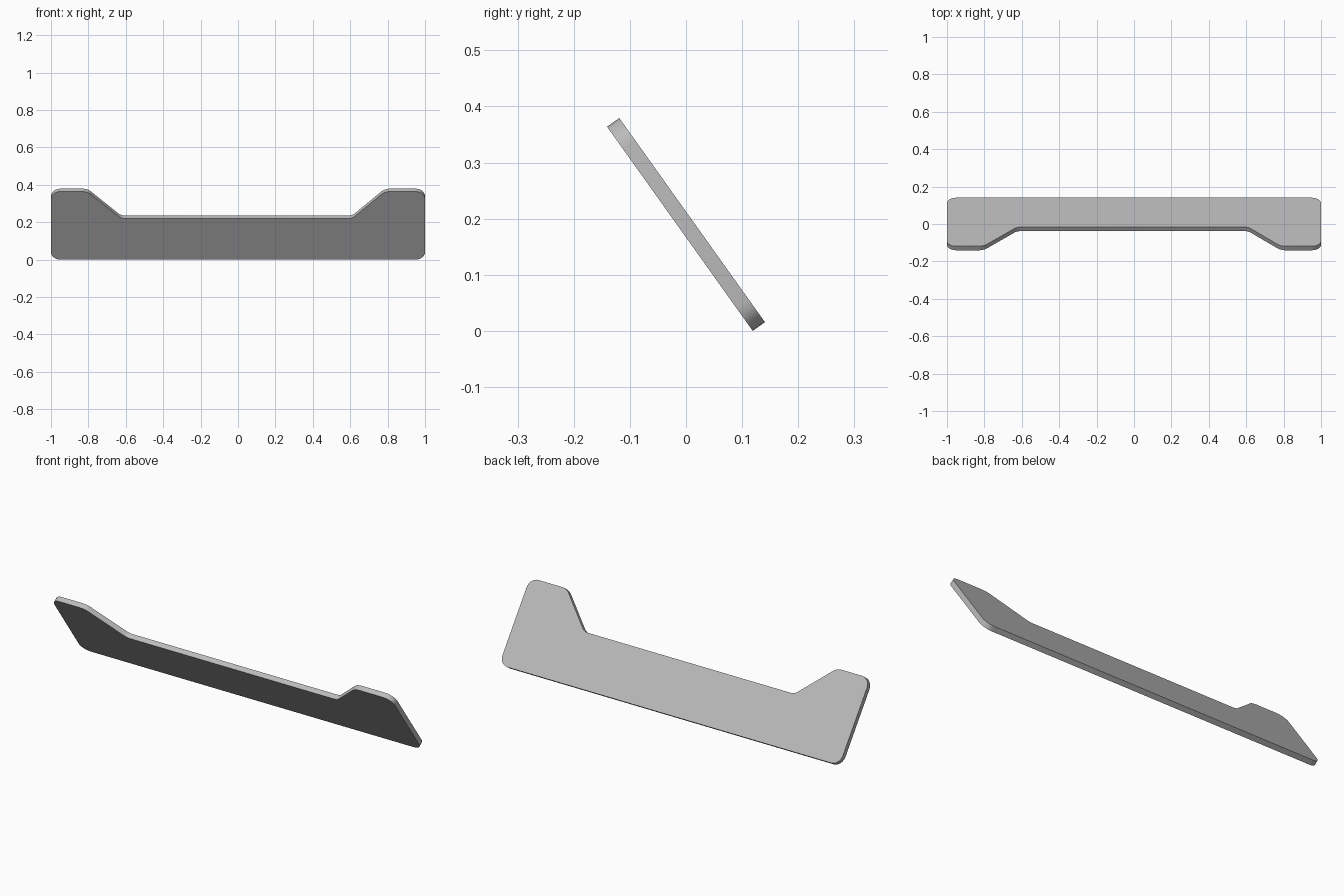
import bpy, bmesh, math
from mathutils import Matrix, Vector

cube = bpy.data.objects.get("Cube")
if cube:
    bpy.data.objects.remove(cube, do_unlink=True)

HEIGHT, THICK, TILT = 0.447, 0.0267, math.radians(35.5)
NOTCH = 0.27

# Single plain grey material
grey = bpy.data.materials.new("plain_grey")
grey.use_nodes = True
colour = (0.5, 0.5, 0.5, 1)
grey.diffuse_color = colour
grey.node_tree.nodes["Principled BSDF"].inputs["Base Color"].default_value = colour

# Outline of the plate: x, height along the plate, corner rounding
outline = [
    (-1, 0, 0.05), (1, 0, 0.05), (1, HEIGHT, 0.05),
    (0.785, HEIGHT, 0.025), (0.61, NOTCH, 0.02),
    (-0.625, NOTCH, 0.02), (-0.805, HEIGHT, 0.025), (-1, HEIGHT, 0.05),
]

bm = bmesh.new()
corners = [bm.verts.new((x, h - HEIGHT / 2, THICK / 2)) for x, h, r in outline]
bm.faces.new(corners)

# Round each corner of the flat outline
for vert, (x, h, r) in zip(corners, outline):
    bmesh.ops.bevel(bm, geom=[vert], offset=r, segments=6, profile=0.5,
                    affect='VERTICES')

# Give the plate its thickness
extruded = bmesh.ops.extrude_face_region(bm, geom=bm.faces[:], use_keep_orig=True)
back = [g for g in extruded["geom"] if isinstance(g, bmesh.types.BMVert)]
bmesh.ops.translate(bm, verts=back, vec=Vector((0, 0, -THICK)))
bmesh.ops.recalc_face_normals(bm, faces=bm.faces[:])

# Lean the plate forward and stand it on the ground
bm.transform(Matrix.Rotation(math.pi / 2 + TILT, 4, 'X'))
lowest = min(v.co.z for v in bm.verts)
bmesh.ops.translate(bm, verts=bm.verts[:], vec=Vector((0, 0, -lowest)))

mesh = bpy.data.meshes.new("tilted_plate")
bm.to_mesh(mesh)
bm.free()
mesh.materials.append(grey)
plate = bpy.data.objects.new("tilted_plate", mesh)
bpy.context.collection.objects.link(plate)

# Smooth rounded corners, crisp plate edges
bpy.ops.object.select_all(action='DESELECT')
plate.select_set(True)
bpy.context.view_layer.objects.active = plate
bpy.ops.object.shade_smooth_by_angle(angle=math.radians(30))
